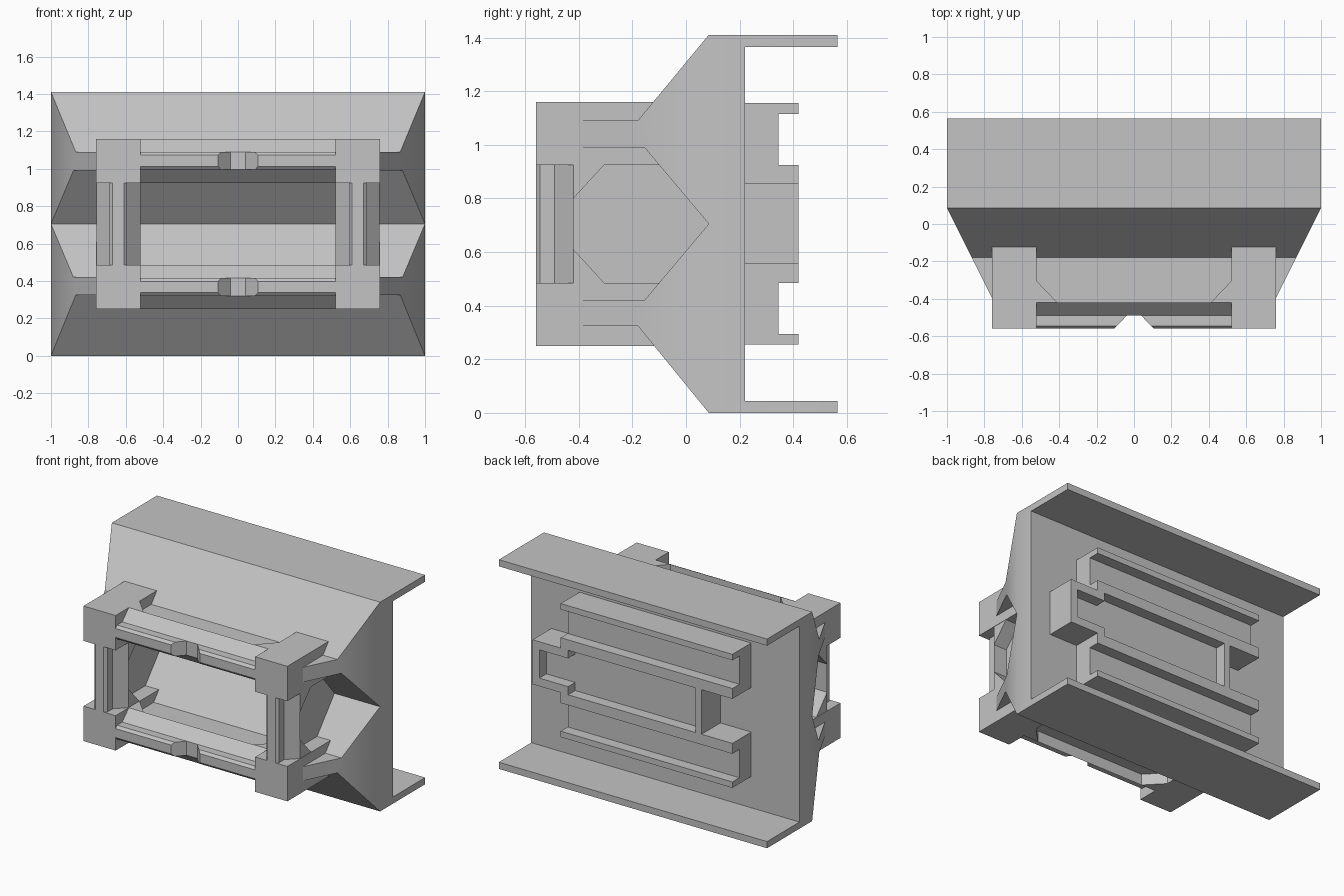
import bpy
import bmesh
import math

cube = bpy.data.objects.get("Cube")
if cube:
    bpy.data.objects.remove(cube, do_unlink=True)

grey = bpy.data.materials.new("plain_grey")
grey.use_nodes = True
COLOUR = (0.55, 0.55, 0.55, 1)
grey.diffuse_color = COLOUR
grey.node_tree.nodes["Principled BSDF"].inputs["Base Color"].default_value = COLOUR

MID = 0.705  # height of the horizontal mirror plane


def make(name, verts, faces, smooth=False):
    mesh = bpy.data.meshes.new(name)
    mesh.from_pydata(verts, [], faces)
    bm = bmesh.new()
    bm.from_mesh(mesh)
    bmesh.ops.recalc_face_normals(bm, faces=bm.faces)
    bm.to_mesh(mesh)
    bm.free()
    mesh.materials.append(grey)
    ob = bpy.data.objects.new(name, mesh)
    bpy.context.collection.objects.link(ob)
    if smooth:
        bpy.ops.object.select_all(action='DESELECT')
        ob.select_set(True)
        bpy.context.view_layer.objects.active = ob
        bpy.ops.object.shade_smooth_by_angle(angle=math.radians(30))
    return ob


def loft(name, first, last, caps=None, smooth=False):
    """Join two matching outlines with side quads and end caps."""
    n = len(first)
    faces = [(i, (i + 1) % n, (i + 1) % n + n, i + n) for i in range(n)]
    for cap in caps or [range(n)]:
        faces += [tuple(cap), tuple(i + n for i in cap)]
    return make(name, list(first) + list(last), faces, smooth)


def box(name, x, y, z):
    ring = [(x[0], y[0]), (x[1], y[0]), (x[1], y[1]), (x[0], y[1])]
    return loft(name, [(a, b, z[0]) for a, b in ring], [(a, b, z[1]) for a, b in ring])


def flip(z, t):
    """Mirror a height range to the lower half when t is -1."""
    return [MID + t * (v - MID) for v in z]


# Main body: flanged channel at the back, two tapering wedges in front
outline = [(.565, 0), (.085, 0), (-.18, .325), (-.42, .325), (-.42, .42),
           (-.155, .42), (.085, MID), (-.155, .99), (-.42, .99), (-.42, 1.09),
           (-.18, 1.09), (.085, 1.41), (.565, 1.41), (.565, 1.365),
           (.22, 1.365), (.22, .045), (.565, .045)]


def end_x(y):
    return min(1, 1 - .5 * (.085 - y))


loft("main_body", [(end_x(y), y, z) for y, z in outline],
     [(-end_x(y), y, z) for y, z in outline],
     [[0, 1, 6, 11, 12, 13, 14, 15, 16], range(1, 7), range(6, 12)], True)

# Cross-sections of the frame bars, as (y, offset across the bar)
BASE = [(-.42, .1175), (-.49, .0475), (-.49, -.0475), (-.42, -.1175)]
RIB = [(-.48, .0475), (-.545, .0475), (-.56, .03),
       (-.56, -.03), (-.545, -.0475), (-.48, -.0475)]


def notch_x(y):
    return .03 + 1.1 * max(0, -.49 - y)


for s, side in ((1, "left"), (-1, "right")):
    # Upright bars with ribs
    for part, prof in (("upright", BASE), ("upright_rib", RIB)):
        loft(f"{side}_{part}", [(s * (.64 + w), y, .48) for y, w in prof],
             [(s * (.64 + w), y, .93) for y, w in prof])
    # Closing panel behind each upright
    panel = [(-.45, .45), (-.1, .45), (.1, MID), (-.1, .96), (-.45, .96)]
    loft(f"{side}_panel", [(s * .62, y, z) for y, z in panel],
         [(s * .66, y, z) for y, z in panel])

    for t, level in ((1, "upper"), (-1, "lower")):
        name = f"{level}_{side}"
        # Corner block
        box(f"{name}_corner", (s * .52, s * .76), (-.56, -.098), flip((.925, 1.16), t))
        # Braces between the corner block and the bars
        tri = [(.525, -.42), (.525, -.3), (.41, -.42)]
        za, zb = flip((.925, 1.16), t)
        loft(f"{name}_bar_brace", [(s * x, y, za) for x, y in tri],
             [(s * x, y, zb) for x, y in tri])
        tri = [(-.42, .93), (-.305, .925), (-.42, .80)]
        loft(f"{name}_upright_brace",
             [(s * .522, y, flip([z], t)[0]) for y, z in tri],
             [(s * .758, y, flip([z], t)[0]) for y, z in tri])
        # Half of the notched rib on the cross bar
        zc = MID + t * .3375
        loft(f"{name}_bar_rib", [(s * notch_x(y), y, zc + w) for y, w in RIB],
             [(s * .53, y, zc + w) for y, w in RIB])

for t, level in ((1, "upper"), (-1, "lower")):
    # Cross bar of the frame
    zc = MID + t * .3375
    loft(f"{level}_cross_bar", [(-.53, y, zc + w) for y, w in BASE],
         [(.53, y, zc + w) for y, w in BASE])
    # Back connector: base, outer ridge and inner ridge
    box(f"{level}_connector_base", (-.64, .64), (.21, .345), flip((.855, 1.155), t))
    box(f"{level}_outer_ridge", (-.64, .64), (.34, .42), flip((1.115, 1.155), t))
    box(f"{level}_inner_ridge", (-.64, .64), (.34, .42), flip((.855, .925), t))
    box(f"{level}_tab_wall", (.585, .85), (.34, .42), flip((.80, .855), t))

# Middle of the connector: floor running into the tab, with end walls
box("connector_floor", (-.41, .64), (.21, .345), (.555, .855))
box("tab_base", (.63, .85), (.22, .345), (.555, .855))
box("tab_end_wall", (.80, .85), (.34, .42), (.60, .81))
box("socket_lip", (-.41, -.365), (.34, .42), (.555, .855))
